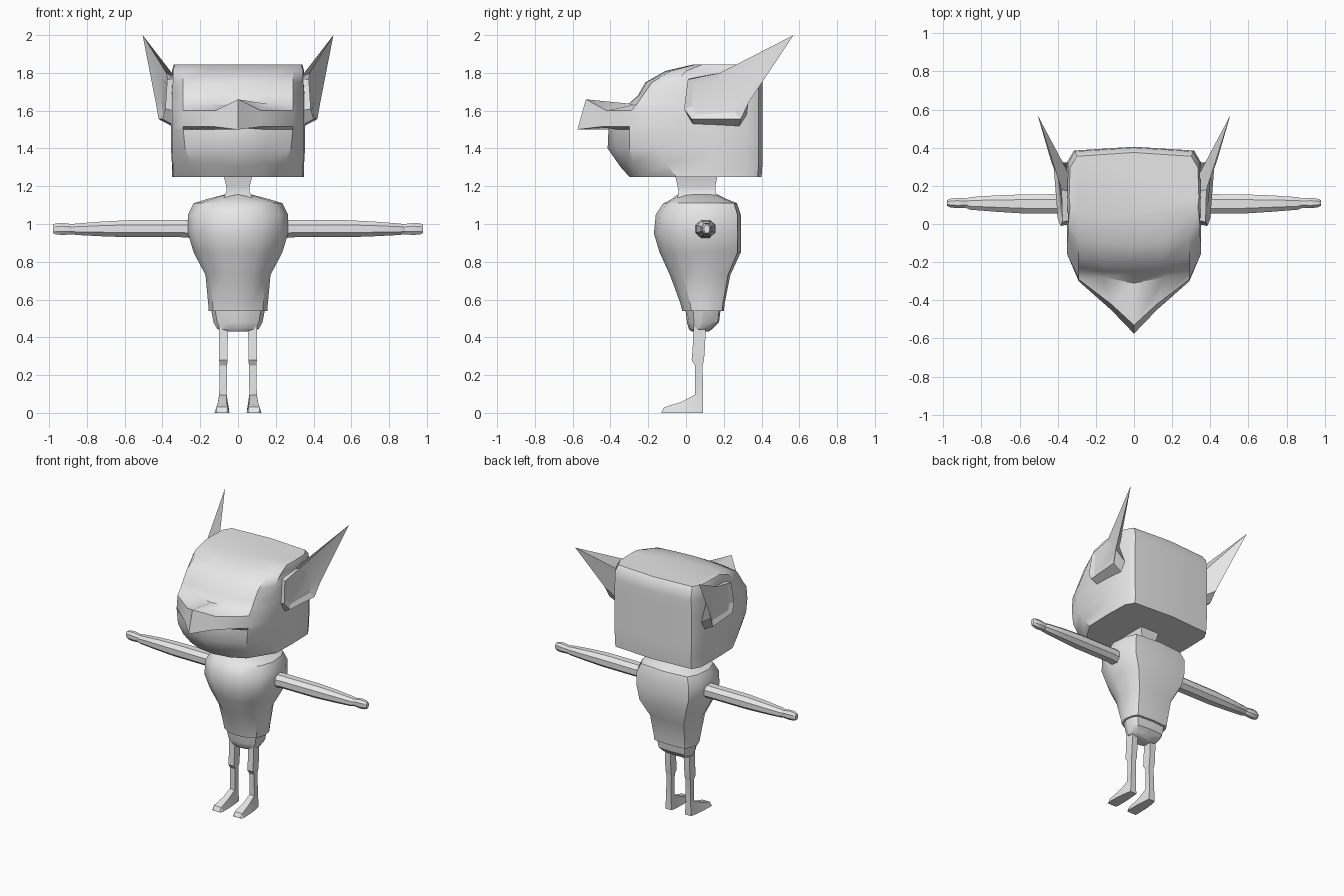
import bpy, bmesh, math

mat = bpy.data.materials.new("plain_grey")
mat.diffuse_color = (0.8, 0.8, 0.8, 1)


def loft(name, rings, mirror=False, angle=30):
    """Skin a list of closed rings and cap both ends."""
    bm = bmesh.new()
    loops = [[bm.verts.new(p) for p in r] for r in rings]
    n = len(loops[0])
    for a, b in zip(loops, loops[1:]):
        for i in range(n):
            j = (i + 1) % n
            bm.faces.new((a[i], a[j], b[j], b[i]))
    bm.faces.new(loops[0])
    bm.faces.new(loops[-1])
    bmesh.ops.recalc_face_normals(bm, faces=bm.faces[:])
    me = bpy.data.meshes.new(name)
    bm.to_mesh(me)
    bm.free()
    me.materials.append(mat)
    ob = bpy.data.objects.new(name, me)
    bpy.context.collection.objects.link(ob)
    if mirror:
        ob.modifiers.new("mirror", 'MIRROR').use_mirror_merge = False
    bpy.ops.object.select_all(action='DESELECT')
    ob.select_set(True)
    bpy.context.view_layer.objects.active = ob
    bpy.ops.object.shade_smooth_by_angle(angle=math.radians(angle))
    return ob


def both(half):
    """Complete a half ring whose first and last points lie on x = 0."""
    return half + [(-x, y, z) for x, y, z in reversed(half[1:-1])]


# Head with the pointed snout drawn out of its front
def head_ring(z, zf, f, mx, my, cx, cy, sy, w, b):
    return both([(0, f, zf), (mx, my, z), (cx, cy, z), (w, sy, z),
                 (w + 0.005, 0.14, z), (w, b - 0.07, z),
                 (w - 0.035, b - 0.01, z), (0, b + 0.01, z)])


head = [
    (1.25, 1.25, -.30, .13, -.28, .23, -.23, -.05, .345, .39),
    (1.32, 1.30, -.345, .14, -.32, .25, -.28, -.11, .345, .395),
    (1.40, 1.40, -.415, .15, -.37, .28, -.30, -.15, .35, .395),
    (1.50, 1.51, -.41, .15, -.37, .29, -.30, -.16, .35, .395),
    (1.515, 1.50, -.575, .12, -.45, .29, -.30, -.16, .35, .395),
    (1.60, 1.66, -.53, .12, -.42, .29, -.29, -.16, .35, .395),
    (1.635, 1.63, -.31, .16, -.28, .29, -.26, -.14, .35, .395),
]
brow = [
    (1.68, 1.68, -.255, .15, -.25, .29, -.23, -.10, .35, .395),
    (1.75, 1.75, -.215, .15, -.21, .29, -.18, -.06, .345, .395),
    (1.81, 1.81, -.11, .15, -.10, .29, -.08, .0, .345, .39),
    (1.845, 1.845, .04, .15, .04, .29, .05, .09, .335, .365),
]
loft("head", [head_ring(*r) for r in head + brow], angle=35)

# Ears: shallow cup drawn out into a long swept-back spike
ear_base = [(0, 1.60), (.02, 1.77), (.17, 1.78), (.25, 1.74),
            (.32, 1.57), (.28, 1.51), (.04, 1.52)]
ear_rim = [(.385, -.01, 1.61), (.375, .01, 1.765), (.38, .18, 1.80),
           (.505, .57, 2.0), (.435, .33, 1.64), (.42, .29, 1.555),
           (.40, .03, 1.555)]
ear_floor = [(.375, .03, 1.62), (.37, .04, 1.74), (.375, .17, 1.76),
             (.40, .25, 1.76), (.405, .28, 1.65), (.40, .26, 1.59),
             (.385, .06, 1.58)]
loft("ear", [[(.335, y, z) for y, z in ear_base], ear_rim, ear_floor],
     mirror=True, angle=15)


# Torso, neck and hips: rounded front, squarer back
def trunk_ring(z, w, f, b):
    d = b - f
    return both([(0, f, z), (.45 * w, f + .05 * d, z), (.85 * w, f + .22 * d, z),
                 (w, f + .48 * d, z), (.95 * w, f + .78 * d, z),
                 (.80 * w, b - .04 * d, z), (0, b, z)])


torso = [(.54, .155, -.02, .20), (.58, .158, -.03, .205), (.73, .172, -.085, .235),
         (.85, .235, -.14, .29), (.95, .265, -.17, .292), (1.05, .265, -.16, .29),
         (1.11, .235, -.12, .27), (1.13, .17, -.08, .22), (1.155, .075, -.045, .17)]
loft("torso", [trunk_ring(*r) for r in torso], angle=35)

hips = [(.43, .08, .03, .12), (.445, .11, .015, .14),
        (.48, .13, .005, .175), (.56, .145, -.005, .185)]
loft("hips", [trunk_ring(*r) for r in hips])


def box_ring(z, x0, x1, y0, y1):
    return [(x0, y0, z), (x1, y0, z), (x1, y1, z), (x0, y1, z)]


neck = [(1.14, -.075, .075, -.045, .17), (1.17, -.062, .062, -.04, .155),
        (1.20, -.062, .062, -.045, .155), (1.27, -.08, .08, -.06, .17)]
loft("neck", [box_ring(*r) for r in neck])


# Arms and hands: eight-sided sections along x
def limb_ring(x, cy, ry, cz, rz):
    k = .45
    return [(x, cy + a * ry, cz + b * rz) for a, b in
            ((1, k), (k, 1), (-k, 1), (-1, k), (-1, -k), (-k, -1), (k, -1), (1, -k))]


arm = [(.22, .10, .052, .972, .048), (.30, .105, .052, .975, .045),
       (.58, .105, .05, .975, .045), (.72, .107, .043, .974, .039),
       (.86, .108, .033, .972, .030), (.885, .108, .022, .972, .022)]
loft("arm", [limb_ring(*r) for r in arm], mirror=True)

hand = [(.845, .11, .014, .972, .016), (.87, .11, .024, .972, .026),
        (.93, .11, .027, .974, .032), (.965, .11, .022, .974, .029),
        (.98, .11, .014, .974, .022)]
loft("hand", [limb_ring(*r) for r in hand], mirror=True)

# Legs with a small knee step
leg = [(.08, .06, .10, .048, .09), (.25, .058, .097, .048, .088),
       (.28, .055, .10, .03, .095), (.34, .055, .10, .035, .10),
       (.46, .053, .10, .04, .105)]
loft("leg", [box_ring(*r) for r in leg], mirror=True)

# Feet: wedges from heel to toe, cross-sections along y
foot = [(.09, .055, .105, .06, .10, .10), (.045, .05, .115, .06, .10, .095),
        (-.02, .045, .122, .06, .105, .06), (-.115, .045, .125, .055, .115, .03),
        (-.13, .05, .122, .058, .112, .005)]
loft("foot", [[(a, y, 0), (b, y, 0), (d, y, z), (c, y, z)]
              for y, a, b, c, d, z in foot], mirror=True)
